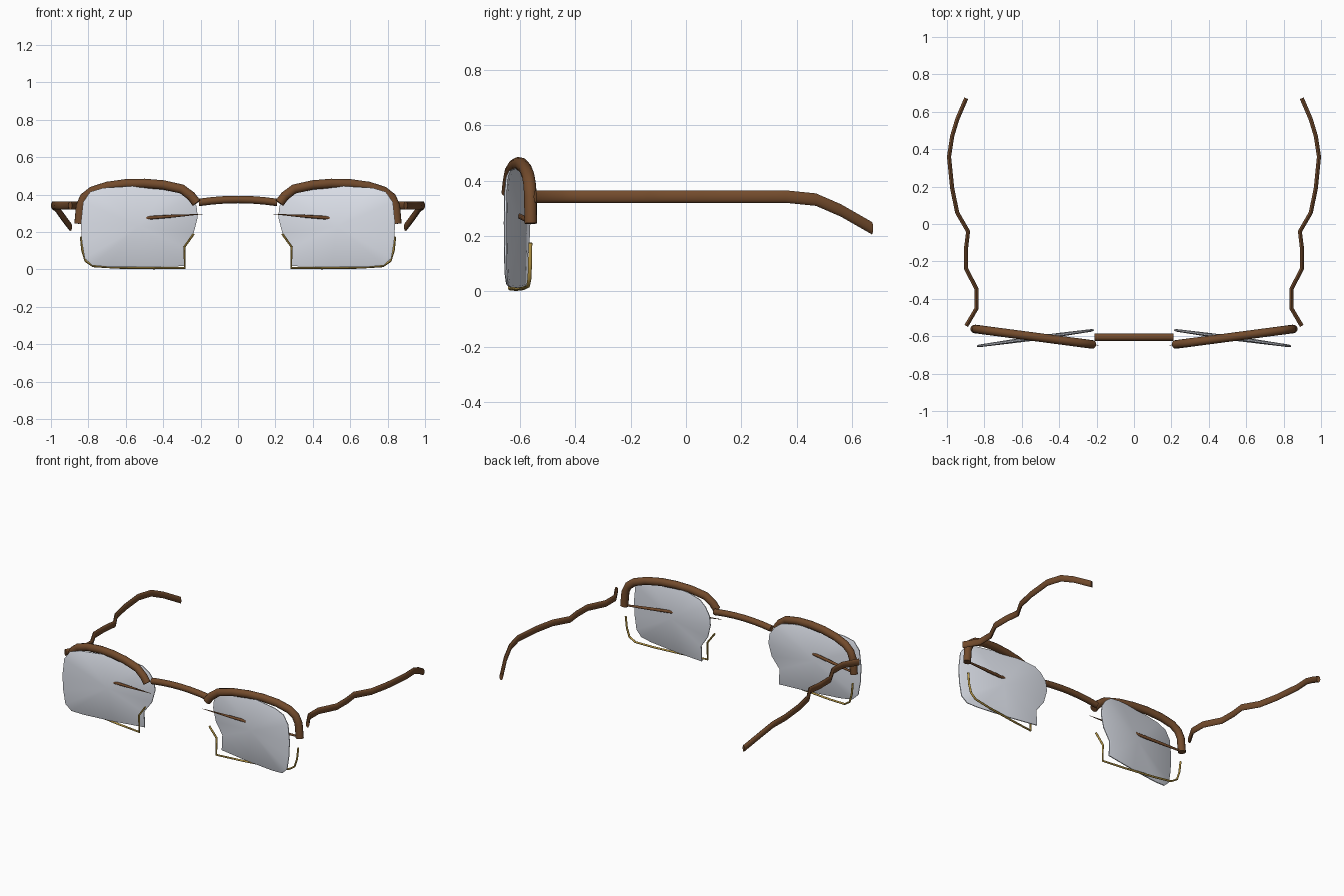
import bpy, bmesh, math
from mathutils import Vector

if "Cube" in bpy.data.objects:
    bpy.data.objects.remove(bpy.data.objects["Cube"])


def material(name, rgb):
    m = bpy.data.materials.new(name)
    m.diffuse_color = (*rgb, 1)
    m.use_nodes = True
    m.node_tree.nodes["Principled BSDF"].inputs["Base Color"].default_value = m.diffuse_color
    return m


BROWN = material("brown_acetate", (0.17, 0.07, 0.025))
GOLD = material("gold_wire", (0.55, 0.36, 0.07))
GLASS = material("lens_glass", (0.72, 0.75, 0.82))


def finish(bm, name, mat, angle=50):
    bmesh.ops.recalc_face_normals(bm, faces=bm.faces)
    me = bpy.data.meshes.new(name)
    bm.to_mesh(me)
    bm.free()
    ob = bpy.data.objects.new(name, me)
    bpy.context.collection.objects.link(ob)
    me.materials.append(mat)
    bpy.ops.object.select_all(action='DESELECT')
    ob.select_set(True)
    bpy.context.view_layer.objects.active = ob
    bpy.ops.object.shade_smooth_by_angle(angle=math.radians(angle))
    return ob


def skin(bm, rings):
    n = len(rings[0])
    for a, b in zip(rings, rings[1:]):
        for i in range(n):
            j = (i + 1) % n
            bm.faces.new((a[i], a[j], b[j], b[i]))
    return rings


def sweep(name, pts, axis, ra, rb, mat, side=1, taper=None, sides=12):
    """Elliptical tube along pts; ra is the radius along axis, rb across it."""
    bm = bmesh.new()
    pts = [Vector(p) for p in pts]
    axis = Vector(axis).normalized()
    rings = []
    for k, p in enumerate(pts):
        t = pts[min(k + 1, len(pts) - 1)] - pts[max(k - 1, 0)]
        across = t.cross(axis).normalized()
        s = taper[k] if taper else 1
        ring = []
        for i in range(sides):
            a = math.tau * i / sides
            v = p + s * (axis * ra * math.cos(a) + across * rb * math.sin(a))
            ring.append(bm.verts.new((v.x * side, v.y, v.z)))
        rings.append(ring)
    skin(bm, rings)
    bm.faces.new(rings[0])
    bm.faces.new(rings[-1])
    return finish(bm, name, mat)


def rim_plane(x, z):
    return (x, -0.645 + (x - 0.215) * 0.132, z)


def lens_plane(x, z, off=0):
    return (x, -0.567 - (x - 0.215) * 0.138 + off, z)


RIM_NORMAL = (-0.132, 1, 0)
BROW = [(.222, .355), (.25, .392), (.3, .43), (.4, .452), (.5, .46), (.6, .458),
        (.7, .444), (.78, .418), (.822, .385), (.842, .34), (.85, .245)]
WIRE = [(.84, .175), (.832, .1), (.815, .045), (.775, .018), (.65, .01),
        (.45, .007), (.285, .008), (.287, .12), (.237, .19)]
LENS = [(.285, .018), (.5, .012), (.7, .014), (.78, .022), (.82, .06), (.835, .15),
        (.84, .25), (.828, .36), (.79, .415), (.72, .436), (.55, .446), (.38, .44),
        (.3, .425), (.255, .39), (.222, .34), (.215, .28), (.237, .195), (.29, .12)]
TEMPLE = [(.897, -.545, .342), (.841, -.45, .342), (.841, -.35, .342),
          (.897, -.24, .342), (.898, -.13, .342), (.887, -.04, .342),
          (.945, .06, .342), (.972, .19, .342), (.989, .36, .342),
          (.972, .47, .331), (.945, .56, .292), (.897, .672, .228)]


def lens(name, side):
    bm = bmesh.new()
    cx, cz = 0.53, 0.23
    # back ring, edge rings and front ring give a softly rounded border
    rings = []
    for scale, off in ((.965, .007), (1, .003), (1, -.003), (.965, -.007)):
        ring = []
        for x, z in LENS:
            p = lens_plane(cx + (x - cx) * scale, cz + (z - cz) * scale, off)
            ring.append(bm.verts.new((p[0] * side, p[1], p[2])))
        rings.append(ring)
    skin(bm, rings)
    # shallow domes on both faces
    for ring, off in ((rings[0], .013), (rings[-1], -.013)):
        p = lens_plane(cx, cz, off)
        c = bm.verts.new((p[0] * side, p[1], p[2]))
        for i in range(len(ring)):
            bm.faces.new((ring[i], ring[(i + 1) % len(ring)], c))
    return finish(bm, name, GLASS)


for tag, side in (("right", 1), ("left", -1)):
    lens(f"{tag}_lens", side)
    # brow bar and the lower wire share one plane, tilted against the lens
    sweep(f"{tag}_brow", [rim_plane(*p) for p in BROW], RIM_NORMAL, .023, .025, BROWN, side)
    sweep(f"{tag}_lower_wire", [rim_plane(*p) for p in WIRE], RIM_NORMAL, .007, .006,
          GOLD, side, sides=8)
    # thin spindle joining the two ends of the brow through the lens
    spindle = [rim_plane(.19 + .665 * t, .296 - .046 * t) for t in (0, .25, .5, .75, 1)]
    sweep(f"{tag}_cross_sliver", spindle, RIM_NORMAL, .009, .01, BROWN, side,
          taper=(.1, .8, 1, 1, .6), sides=8)
    sweep(f"{tag}_temple", TEMPLE, (0, 0, 1), .0225, .011, BROWN, side)

# gently arched bridge
bridge = [(.21 * t, -.605, .374 - .016 * t * t) for t in (-1, -.67, -.33, 0, .33, .67, 1)]
sweep("bridge", bridge, (0, 1, 0), .02, .02, BROWN)
